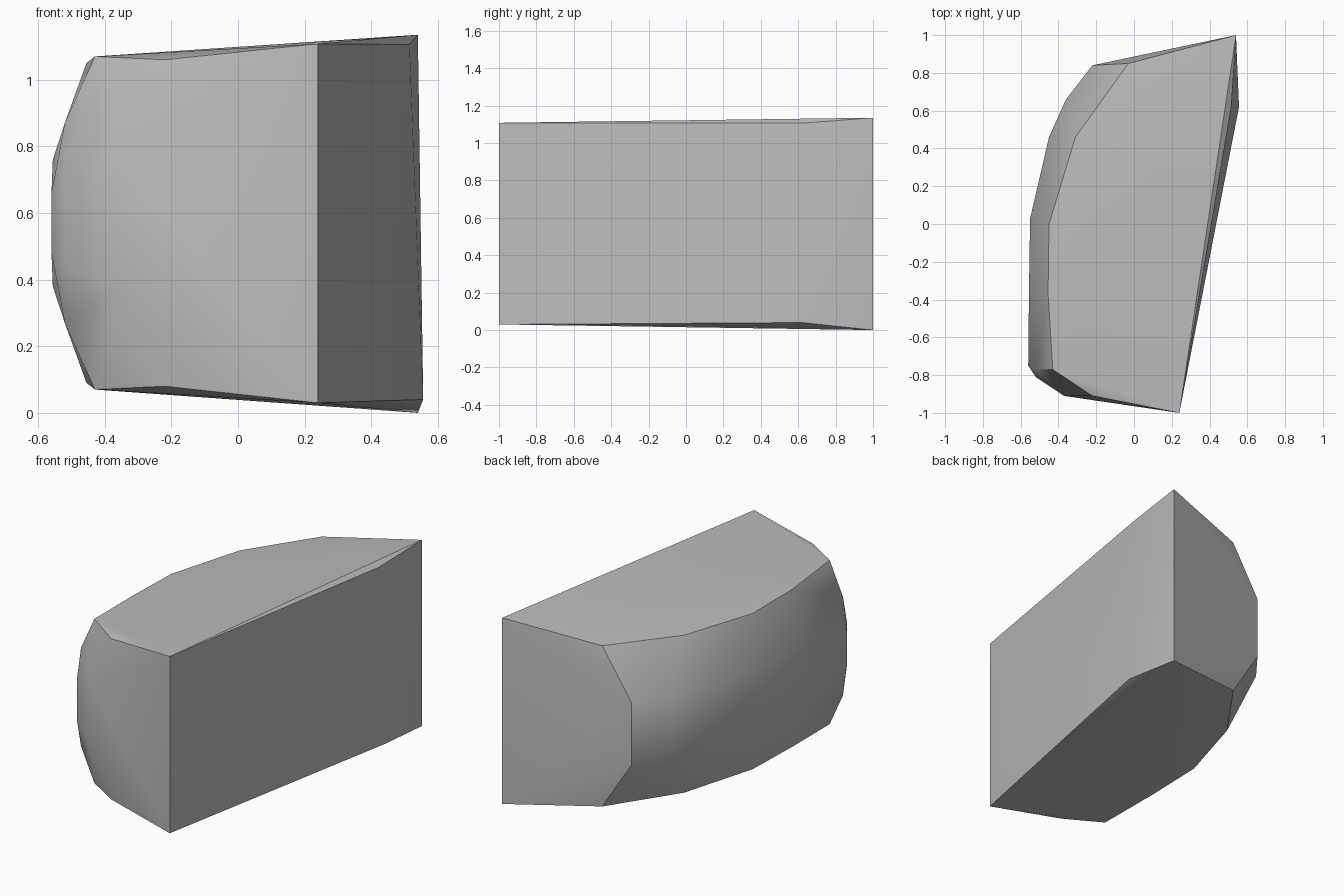
import bpy, bmesh, math

cube = bpy.data.objects.get("Cube")
if cube:
    bpy.data.objects.remove(cube, do_unlink=True)

MID = 0.57  # height of the mirror plane of the rounded side

grey = bpy.data.materials.new("plain_grey")
grey.use_nodes = True
colour = (0.5, 0.5, 0.5, 1)
grey.diffuse_color = colour
grey.node_tree.nodes["Principled BSDF"].inputs["Base Color"].default_value = colour

# Rounded side: x, y and half height, mirrored above and below MID
rim = [(-0.03, 0.85, 0.49), (-0.31, 0.46, 0.48), (-0.45, 0, 0.475),
       (-0.455, -0.37, 0.48), (-0.43, -0.77, 0.5), (-0.22, -0.91, 0.49)]
bulge = [(-0.22, 0.84, 0.19), (-0.36, 0.66, 0.19), (-0.45, 0.46, 0.19),
         (-0.55, 0.03, 0.19), (-0.556, -0.35, 0.19), (-0.56, -0.75, 0.09),
         (-0.52, -0.77, 0.3), (-0.52, -0.81, 0.12), (-0.37, -0.91, 0.2)]

# Flat side: front edge, slight fold and back edge
flat_side = [(0.24, -1, 1.108), (0.24, -1, 0.03),
             (0.515, 0.62, 1.106), (0.556, 0.62, 0.04),
             (0.54, 1, 1.135), (0.54, 1, 0)]

# Wrap one convex skin around the outline
bm = bmesh.new()
for point in flat_side:
    bm.verts.new(point)
for x, y, half in rim + bulge:
    for side in (1, -1):
        bm.verts.new((x, y, MID + side * half))
hull = bmesh.ops.convex_hull(bm, input=bm.verts[:])
unused = {g for g in hull["geom_interior"] + hull["geom_unused"]
          if isinstance(g, bmesh.types.BMVert)}
bmesh.ops.delete(bm, geom=list(unused), context="VERTS")
bmesh.ops.recalc_face_normals(bm, faces=bm.faces[:])

mesh = bpy.data.meshes.new("rounded_block")
bm.to_mesh(mesh)
bm.free()
mesh.materials.append(grey)
block = bpy.data.objects.new("rounded_block", mesh)
bpy.context.collection.objects.link(block)

# Smooth the bulge while keeping the block edges crisp
bpy.ops.object.select_all(action="DESELECT")
block.select_set(True)
bpy.context.view_layer.objects.active = block
bpy.ops.object.shade_smooth_by_angle(angle=math.radians(30))
